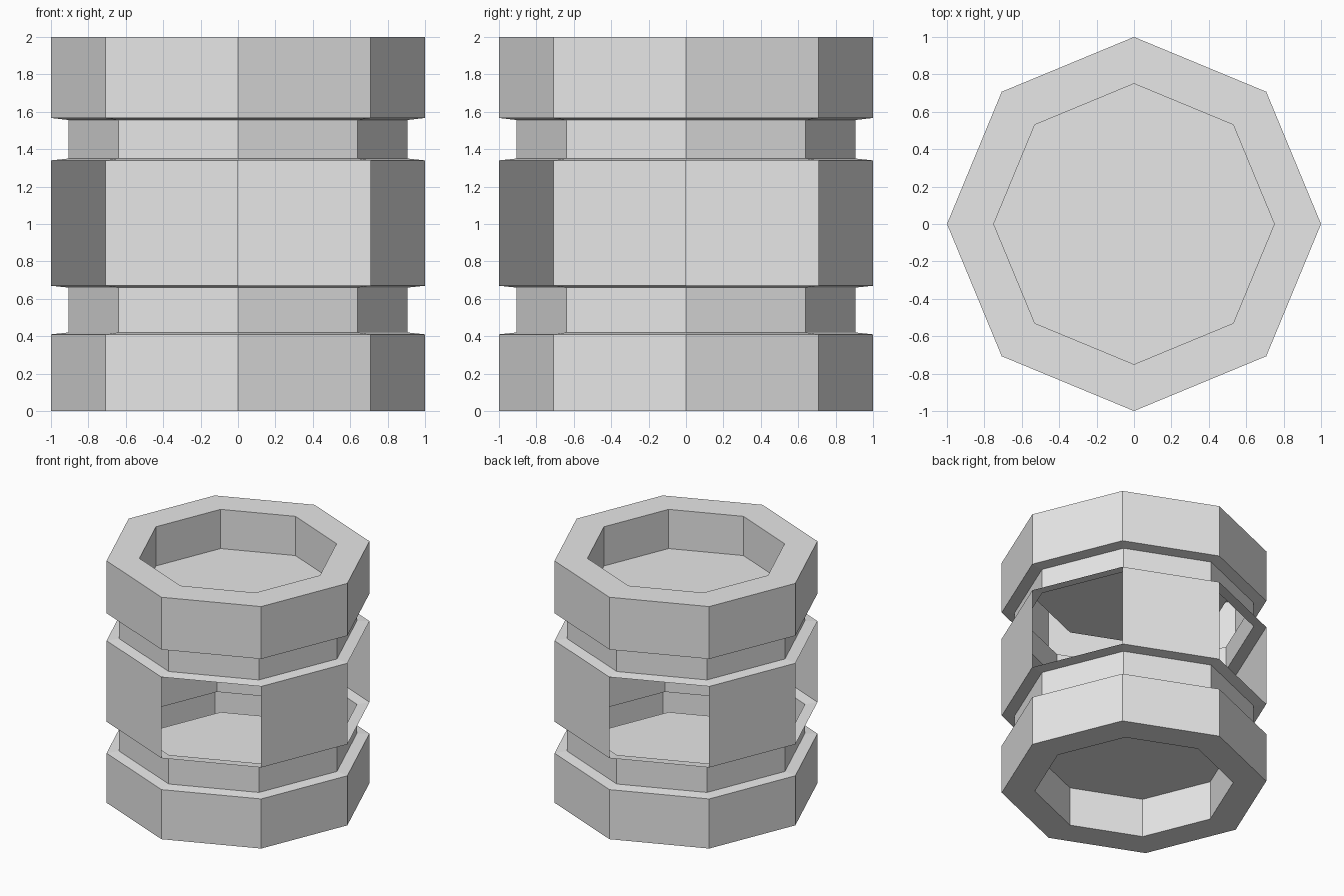
import bpy
import bmesh
from math import cos, sin, pi

if "Cube" in bpy.data.objects:
    bpy.data.objects.remove(bpy.data.objects["Cube"], do_unlink=True)

SIDES = 8
OUTER, NECK, BORE = 1.0, 0.905, 0.75
RECESS = 0.324

grey = bpy.data.materials.new("light grey")
grey.use_nodes = True
grey.diffuse_color = (0.8, 0.8, 0.8, 1)
grey.node_tree.nodes["Principled BSDF"].inputs["Base Color"].default_value = (0.8, 0.8, 0.8, 1)


def octagonal_shell(name, profile, cap=False, windows=False):
    """Turn a (radius, height) profile, listed with the outside walls going up."""
    bm = bmesh.new()
    rings = [[bm.verts.new((r * cos(2 * pi * i / SIDES), r * sin(2 * pi * i / SIDES), z))
              for i in range(SIDES)] for r, z in profile]
    for low, high in zip(rings, rings[1:]):
        for i in range(SIDES):
            if windows and i % 2 == 0:
                continue
            j = (i + 1) % SIDES
            bm.faces.new((low[i], low[j], high[j], high[i]))
    if cap == "start":
        bm.faces.new(rings[0][::-1])
    elif cap == "end":
        bm.faces.new(rings[-1])
    mesh = bpy.data.meshes.new(name)
    bm.to_mesh(mesh)
    bm.free()
    mesh.materials.append(grey)
    obj = bpy.data.objects.new(name, mesh)
    bpy.context.collection.objects.link(obj)
    return obj


# Bottom collar with a recess in its underside
octagonal_shell("lower_collar", [(BORE, RECESS), (BORE, 0), (OUTER, 0), (OUTER, 0.41)], cap="start")

# Recessed necks with slightly flared lips
octagonal_shell("lower_neck", [(OUTER, 0.41), (NECK, 0.42), (NECK, 0.66), (OUTER, 0.67)])
octagonal_shell("upper_neck", [(OUTER, 1.34), (NECK, 1.35), (NECK, 1.556), (OUTER, 1.567)])

# Middle band, open on every other side
octagonal_shell("middle_band", [(OUTER, 0.67), (OUTER, 1.34)], windows=True)

# Top collar with a recess in its upper side
octagonal_shell("upper_collar", [(OUTER, 1.567), (OUTER, 2), (BORE, 2), (BORE, 2 - RECESS)], cap="end")
